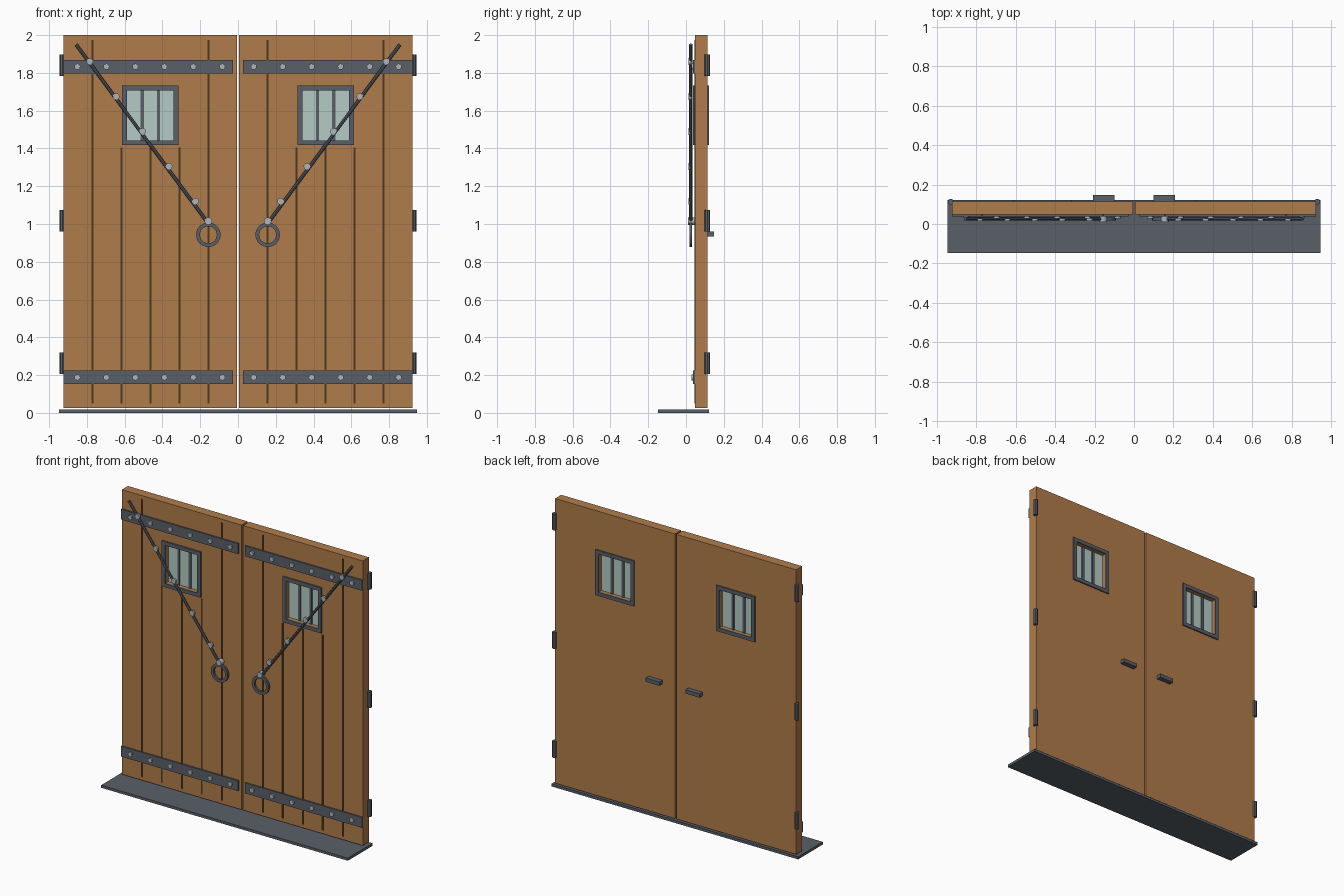
import bpy, bmesh, math
from mathutils import Vector, Matrix

if "Cube" in bpy.data.objects:
    bpy.data.objects.remove(bpy.data.objects["Cube"])


def material(name, r, g, b):
    m = bpy.data.materials.new(name)
    m.diffuse_color = (r, g, b, 1)
    m.use_nodes = True
    m.node_tree.nodes["Principled BSDF"].inputs["Base Color"].default_value = m.diffuse_color
    return m


WOOD = material("oak wood", 0.434, 0.202, 0.069)
GROOVE = material("dark groove", 0.075, 0.038, 0.016)
IRON = material("dark iron", 0.100, 0.117, 0.138)
STEEL = material("pale steel", 0.42, 0.46, 0.50)
GLASS = material("pale glass", 0.46, 0.60, 0.56)


def finish(name, bm, mat, mirror=True, smooth=False):
    bmesh.ops.recalc_face_normals(bm, faces=bm.faces)
    mesh = bpy.data.meshes.new(name)
    bm.to_mesh(mesh)
    bm.free()
    mesh.materials.append(mat)
    ob = bpy.data.objects.new(name, mesh)
    bpy.context.collection.objects.link(ob)
    if smooth:
        bpy.context.view_layer.objects.active = ob
        ob.select_set(True)
        bpy.ops.object.shade_smooth_by_angle(angle=math.radians(40))
        ob.select_set(False)
    if mirror:
        mod = ob.modifiers.new("Mirror", 'MIRROR')
        mod.use_mirror_merge = False
    return ob


def add_box(bm, x0, x1, y0, y1, z0, z1):
    m = Matrix.Translation(((x0 + x1) / 2, (y0 + y1) / 2, (z0 + z1) / 2))
    m = m @ Matrix.Diagonal((x1 - x0, y1 - y0, z1 - z0, 1))
    bmesh.ops.create_cube(bm, size=1, matrix=m)


def add_rod(bm, a, b, r, sides):
    a, b = Vector(a), Vector(b)
    d = b - a
    rot = d.to_track_quat('Z', 'Y').to_matrix().to_4x4()
    bmesh.ops.create_cone(bm, cap_ends=True, segments=sides, radius1=r, radius2=r,
                          depth=d.length, matrix=Matrix.Translation((a + b) / 2) @ rot)


def add_holed_panel(bm, xs, zs, y0, y1):
    # 3 x 3 grid without its middle cell, extruded to a thickness
    v = [[bm.verts.new((x, y0, z)) for z in zs] for x in xs]
    faces = [bm.faces.new((v[i][j], v[i + 1][j], v[i + 1][j + 1], v[i][j + 1]))
             for i in range(3) for j in range(3) if (i, j) != (1, 1)]
    ext = bmesh.ops.extrude_face_region(bm, geom=faces, use_keep_orig=True)
    moved = [e for e in ext["geom"] if isinstance(e, bmesh.types.BMVert)]
    bmesh.ops.translate(bm, verts=moved, vec=(0, y1 - y0, 0))
    bmesh.ops.dissolve_limit(bm, angle_limit=0.01, verts=bm.verts, edges=bm.edges)


FRONT, BACK = 0.047, 0.114

# Door leaf with window opening
bm = bmesh.new()
add_holed_panel(bm, (0.006, 0.338, 0.59, 0.925), (0.025, 1.44, 1.71, 2.0), FRONT, BACK)
finish("door_leaf", bm, WOOD)

# Window frames on both faces
bm = bmesh.new()
for y0, y1 in ((0.037, FRONT), (BACK, 0.123)):
    add_holed_panel(bm, (0.315, 0.341, 0.587, 0.613), (1.417, 1.443, 1.707, 1.733), y0, y1)
finish("window_frame", bm, IRON)

# Window pane and bars
bm = bmesh.new()
add_box(bm, 0.338, 0.59, 0.078, 0.084, 1.44, 1.71)
finish("window_pane", bm, GLASS)
bm = bmesh.new()
for x in (0.421, 0.507):
    add_box(bm, x - 0.009, x + 0.009, 0.071, 0.091, 1.44, 1.71)
finish("window_bars", bm, IRON)

# Plank grooves
bm = bmesh.new()
for x, top in ((0.157, 1.975), (0.31, 1.405), (0.464, 1.405), (0.617, 1.405), (0.771, 1.975)):
    add_box(bm, x - 0.005, x + 0.005, FRONT - 0.003, FRONT + 0.001, 0.05, top)
finish("plank_grooves", bm, GROOVE)

# Iron straps with bolts
straps, bolts = bmesh.new(), bmesh.new()
for z in (0.188, 1.833):
    add_box(straps, 0.027, 0.925, 0.037, FRONT, z - 0.036, z + 0.036)
    for i in range(6):
        x = 0.083 + 0.1535 * i
        add_rod(bolts, (x, 0.04, z), (x, 0.028, z), 0.016, 12)
finish("iron_straps", straps, IRON)
finish("strap_bolts", bolts, STEEL, smooth=True)

# Diagonal rod with studs
foot, tip = Vector((0.155, 0.026, 1.0)), Vector((0.857, 0.026, 1.95))
bm = bmesh.new()
add_rod(bm, foot, tip, 0.009, 8)
finish("diagonal_rod", bm, IRON, smooth=True)
bm = bmesh.new()
for i in range(6):
    x, z = 0.157 + 0.1258 * i, 1.015 + 0.169 * i
    if i == 0:
        add_rod(bm, (x, FRONT, z), (x, 0.011, z), 0.02, 12)
    else:
        x, z = 0.225 + 0.14 * (i - 1), 1.12 + 0.185 * (i - 1)
        add_rod(bm, (x, 0.028, z), (x, 0.014, z), 0.018, 12)
finish("rod_studs", bm, STEEL, smooth=True)

# Pull ring: small square section spun around the y axis
bm = bmesh.new()
c = Vector((0.157, 0.026, 0.943))
sec = [bm.verts.new(c + Vector((r, y, 0)))
       for r, y in ((0.045, -0.007), (0.065, -0.007), (0.065, 0.007), (0.045, 0.007))]
edges = [bm.edges.new((sec[i], sec[(i + 1) % 4])) for i in range(4)]
bmesh.ops.spin(bm, geom=sec + edges, cent=c, axis=(0, 1, 0), angle=math.tau,
               steps=24, use_merge=True)
bmesh.ops.remove_doubles(bm, verts=bm.verts, dist=0.0005)
finish("pull_ring", bm, IRON, smooth=True)

# Hinge barrels
bm = bmesh.new()
for z in (0.262, 1.018, 1.84):
    add_rod(bm, (0.93, 0.113, z - 0.057), (0.93, 0.113, z + 0.057), 0.015, 8)
finish("hinges", bm, IRON)

# Rear handle
bm = bmesh.new()
add_box(bm, 0.1, 0.208, BACK, 0.148, 0.934, 0.96)
finish("rear_handle", bm, IRON)

# Threshold plate
bm = bmesh.new()
add_box(bm, -0.947, 0.947, -0.148, 0.123, 0, 0.018)
finish("threshold", bm, IRON, mirror=False)
